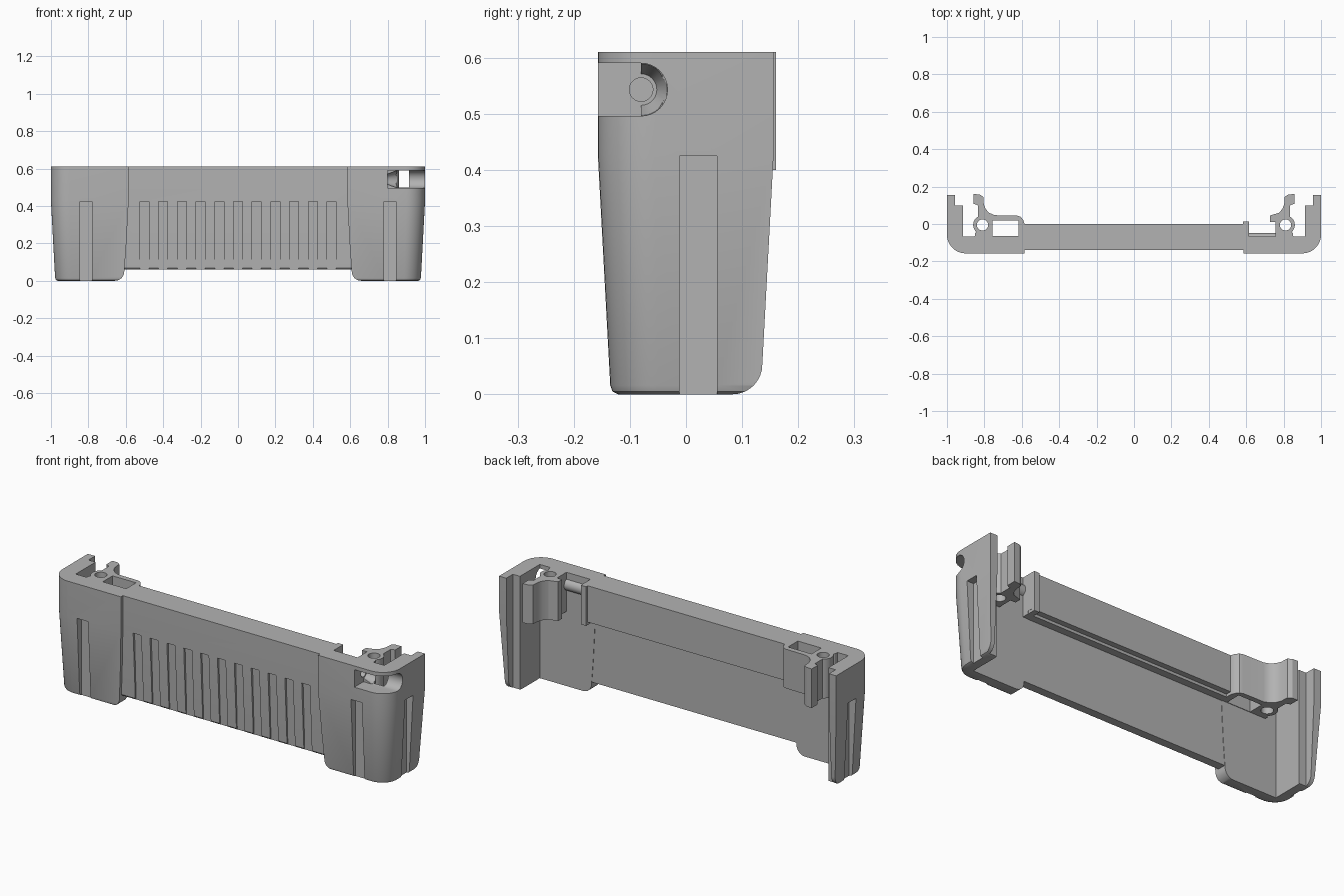
import bpy, bmesh, math
from mathutils import Matrix

cube = bpy.data.objects.get("Cube")
if cube:
    bpy.data.objects.remove(cube, do_unlink=True)

TOP, BREAK = 0.61, 0.425

grey = bpy.data.materials.new("plain_grey")
grey.use_nodes = True
grey.diffuse_color = (0.45, 0.45, 0.45, 1)
grey.node_tree.nodes["Principled BSDF"].inputs["Base Color"].default_value = (0.45, 0.45, 0.45, 1)


def finish(name, bm):
    bmesh.ops.recalc_face_normals(bm, faces=bm.faces)
    mesh = bpy.data.meshes.new(name)
    bm.to_mesh(mesh)
    bm.free()
    mesh.materials.append(grey)
    ob = bpy.data.objects.new(name, mesh)
    bpy.context.collection.objects.link(ob)
    return ob


def loft(name, rings):
    """Closed solid through a stack of matching rings."""
    bm = bmesh.new()
    loops = [[bm.verts.new(p) for p in ring] for ring in rings]
    n = len(loops[0])
    for a, b in zip(loops, loops[1:]):
        for i in range(n):
            j = (i + 1) % n
            bm.faces.new((a[i], a[j], b[j], b[i]))
    bm.faces.new(loops[0])
    bm.faces.new(loops[-1])
    return finish(name, bm)


def prism(name, pts, axis, lo, hi):
    """Extrude a 2D outline along x, y or z."""
    place = {"x": lambda p, t: (t, p[0], p[1]),
             "y": lambda p, t: (p[0], t, p[1]),
             "z": lambda p, t: (p[0], p[1], t)}[axis]
    return loft(name, [[place(p, t) for p in pts] for t in (lo, hi)])


def box(name, x, y, z):
    return prism(name, [(x[0], y[0]), (x[1], y[0]), (x[1], y[1]), (x[0], y[1])], "z", *z)


def rod(name, centre, axis, lo, hi, r1, r2=None):
    ends = []
    for t, r in ((lo, r1), (hi, r2 or r1)):
        ring = [(centre[0] + r * math.cos(k * math.tau / 32),
                 centre[1] + r * math.sin(k * math.tau / 32)) for k in range(32)]
        ends.append([(t, *p) if axis == "x" else (*p, t) for p in ring])
    return loft(name, ends)


def arc(cx, cy, r, a0, a1, n=8):
    return [(cx + r * math.cos(math.radians(a0 + (a1 - a0) * k / n)),
             cy + r * math.sin(math.radians(a0 + (a1 - a0) * k / n))) for k in range(n + 1)]


def combine(ob, other, op="DIFFERENCE"):
    mod = ob.modifiers.new("join", "BOOLEAN")
    mod.operation, mod.object, mod.solver = op, other, "EXACT"
    bpy.context.view_layer.objects.active = ob
    bpy.ops.object.modifier_apply(modifier=mod.name)
    bpy.data.objects.remove(other, do_unlink=True)


def smooth(ob):
    bpy.ops.object.select_all(action="DESELECT")
    ob.select_set(True)
    bpy.context.view_layer.objects.active = ob
    bpy.ops.object.shade_smooth_by_angle(angle=math.radians(30))


# Middle wall with the thick upper beam
wall = prism("middle_wall", [(-0.14, TOP), (0, TOP), (0, 0.415), (-0.03, 0.415), (-0.03, 0.4),
                             (-0.07, 0.4), (-0.07, 0.06), (-0.115, 0.06), (-0.122, 0.068),
                             (-0.14, BREAK)], "x", -0.615, 0.615)
# Grip grooves on its front
for k in range(11):
    x = -0.5 + k * 0.1
    combine(wall, prism("groove", [(-0.2, 0), (-0.112, 0), (-0.128, BREAK), (-0.2, BREAK)],
                        "x", x - 0.024, x + 0.024))
smooth(wall)


def end_housing(name):
    """Tapered end cover, modelled on the +x side."""
    x0, x1, y0, y1 = 0.585, 1.0, -0.157, 0.156
    plan = [(x0, y0)] + arc(x1 - 0.1, y0 + 0.1, 0.1, -90, 0, 10) + [(x1, y1), (x0, y1)]
    mx, my = (x0 + x1) / 2, (y0 + y1) / 2
    rings = []
    for z, inset in ((TOP, 0), (BREAK, 0), (0.016, 0.022), (0.005, 0.026), (0, 0.036)):
        fx, fy = 1 - inset / (x1 - mx), 1 - inset / (y1 - my)
        rings.append([(mx + (x - mx) * fx, my + (y - my) * fy, z) for x, y in plan])
    ob = loft(name, rings)
    # Rounded lower corners at the back and beside the wall
    combine(ob, prism("back_round", [(-0.3, 0.7), (-0.3, 0)] + arc(0.083, 0.053, 0.053, -90, 0)
                      + [(0.16, BREAK), (0.16, 0.7)], "x", 0.4, 1.1), "INTERSECT")
    combine(ob, prism("inner_round", [(1.1, 0.7), (1.1, 0)] + arc(0.658, 0.05, 0.05, -90, -180)
                      + [(0.58, BREAK), (0.58, 0.7)], "y", -0.3, 0.3), "INTERSECT")
    # Open interior and the stepped rear edge
    combine(ob, box("inside", (0.3, 0.915), (-0.068, 0.3), (-0.1, 0.8)))
    combine(ob, box("rear_step", (0.3, 0.957), (0.1, 0.3), (-0.1, 0.8)))
    # Front and side slots
    combine(ob, box("front_slot", (0.78, 0.845), (-0.3, -0.118), (-0.1, BREAK)))
    combine(ob, box("side_slot", (0.96, 1.1), (-0.012, 0.055), (-0.1, BREAK)))
    return ob


HOOK = [(0.855, -0.1), (0.85, -0.05), (0.835, -0.03), (0.835, 0.1), (0.857, 0.108),
        (0.857, 0.16), (0.825, 0.158), (0.806, 0.145), (0.803, 0.105), (0.793, 0.08),
        (0.775, 0.06)]


def add_clip(ob, tail):
    """Hooked arm with a vertical screw boss."""
    combine(ob, prism("clip", HOOK + tail, "z", 0.4, TOP), "UNION")
    combine(ob, rod("boss", (0.81, -0.005), "z", 0.4, TOP, 0.05), "UNION")
    combine(ob, rod("screw_hole", (0.81, -0.005), "z", 0.3, 0.7, 0.03))


# End on the -x side: clip with a closed pocket, mirrored afterwards
right_end = end_housing("right_end")
add_clip(right_end, [(0.745, 0.047), (0.625, 0.045), (0.605, 0.038), (0.592, 0.02),
                     (0.585, 0), (0.585, -0.1)])
combine(right_end, box("pocket", (0.618, 0.757), (-0.065, 0.018), (0.3, 0.7)))
right_end.data.transform(Matrix.Scale(-1, 4, (1, 0, 0)))
right_end.data.flip_normals()
smooth(right_end)

# End on the +x side: open pocket, corner cut and side socket
left_end = end_housing("left_end")
add_clip(left_end, [(0.727, 0.045), (0.727, 0.012), (0.757, 0.012), (0.757, -0.1)])
combine(left_end, rod("tube", (-0.08, 0.543), "x", 0.6, 0.8, 0.032), "UNION")
combine(left_end, box("corner_cut", (0.8, 1.1), (-0.3, -0.08), (0.496, 0.59)))
combine(left_end, rod("socket", (-0.08, 0.543), "x", 0.85, 1.1, 0.047))
combine(left_end, rod("socket_cone", (-0.08, 0.543), "x", 0.8, 0.852, 0.028, 0.047))
combine(left_end, rod("socket_hole", (-0.08, 0.543), "x", 0.72, 0.82, 0.021))
smooth(left_end)

# Small post closing the beam beside the open pocket
smooth(box("beam_post", (0.583, 0.614), (-0.08, 0.014), (0.4, TOP)))
